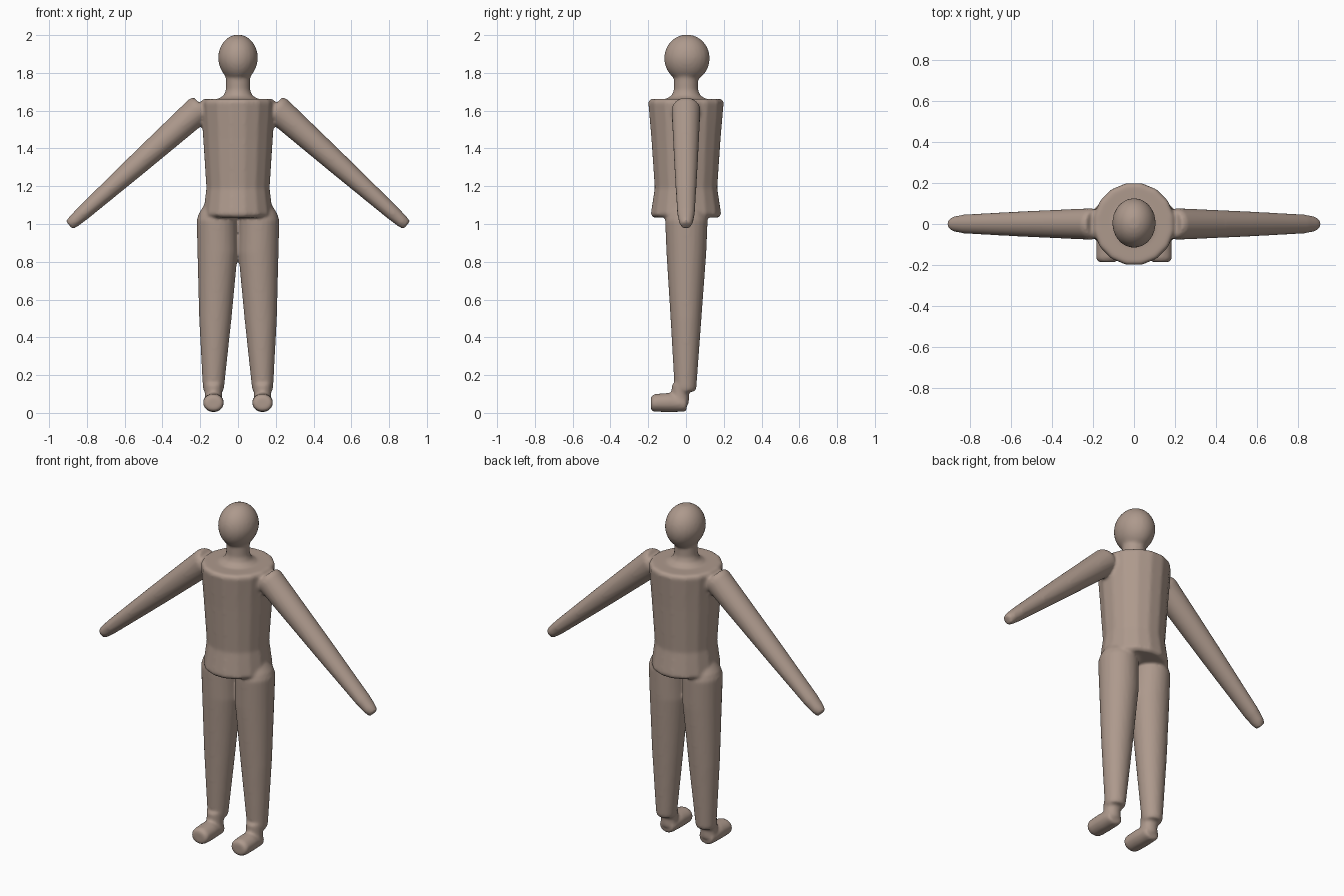
import bpy, bmesh, math
from mathutils import Vector

cube = bpy.data.objects.get("Cube")
if cube:
    bpy.data.objects.remove(cube)

clay = bpy.data.materials.new("warm_clay")
clay.use_nodes = True
clay.diffuse_color = (0.42, 0.32, 0.265, 1)
clay.node_tree.nodes["Principled BSDF"].inputs["Base Color"].default_value = clay.diffuse_color

bm = bmesh.new()
X, Y, Z = Vector((1, 0, 0)), Vector((0, 1, 0)), Vector((0, 0, 1))


def loft(sections, u=X, v=Y, sides=24):
    """Closed tube through (centre, radius along u, radius along v) sections."""
    rings = []
    for centre, ru, rv in sections:
        ring = []
        for i in range(sides):
            a = math.tau * (i + 0.5) / sides
            ring.append(bm.verts.new(Vector(centre) + u * ru * math.cos(a) + v * rv * math.sin(a)))
        rings.append(ring)
    faces = [bm.faces.new(rings[0][::-1]), bm.faces.new(rings[-1])]
    for low, high in zip(rings, rings[1:]):
        for i in range(sides):
            j = (i + 1) % sides
            faces.append(bm.faces.new((low[i], low[j], high[j], high[i])))
    bmesh.ops.recalc_face_normals(bm, faces=faces)


# Torso: a faceted barrel with a flared hem and flat shoulders
loft([((0, 0, z), rx, ry) for z, rx, ry in [
    (1.035, 0.17, 0.175), (1.05, 0.187, 0.19), (1.19, 0.17, 0.168),
    (1.45, 0.187, 0.186), (1.645, 0.2, 0.203), (1.662, 0.188, 0.192)]], sides=16)

# Neck with a flared base
loft([((0, 0, z), r, r) for z, r in [
    (1.62, 0.12), (1.663, 0.105), (1.68, 0.076), (1.71, 0.064), (1.82, 0.064)]])

# Head: an egg narrowing toward the neck
head = []
for i in range(1, 16):
    a = math.pi * i / 16
    taper = 1 - 0.07 * math.cos(a)
    head.append(((0, 0.005, 1.877 - 0.126 * math.cos(a)),
                 0.106 * math.sin(a) * (taper if a < math.pi / 2 else 1),
                 0.121 * math.sin(a)))
loft(head)

for side in (1, -1):
    # Arm: a long taper from the shoulder to a blunt hand
    shoulder, hand = Vector((0.19 * side, 0, 1.622)), Vector((0.893 * side, 0, 0.993))
    across = (hand - shoulder).normalized().cross(Y) * side
    loft([(shoulder.lerp(hand, t), ry, rn) for t, ry, rn in [
        (0, 0.066, 0.066), (0.025, 0.077, 0.076), (0.5, 0.062, 0.058),
        (0.9, 0.047, 0.04), (0.97, 0.038, 0.034), (1, 0.026, 0.028)]], Y, across)

    # Leg: wide rounded hip tapering to the trouser cuff
    loft([((x * side, y, z), rx, ry) for x, y, z, rx, ry in [
        (0.12, 0, 1.1, 0.06, 0.07), (0.113, 0.002, 1.055, 0.095, 0.1),
        (0.112, 0.002, 1.02, 0.107, 0.113), (0.108, 0.002, 0.85, 0.107, 0.106),
        (0.12, 0, 0.5, 0.086, 0.082), (0.13, -0.003, 0.13, 0.056, 0.058),
        (0.13, -0.005, 0.113, 0.05, 0.052)]])

    # Ankle
    loft([((0.13 * side, -0.03, z), 0.046, 0.046) for z in (0.05, 0.15)])

    # Foot: a blunt horizontal stub
    loft([((0.13 * side, y, z), rx, rz) for y, z, rx, rz in [
        (0.003, 0.045, 0.04, 0.034), (-0.01, 0.048, 0.049, 0.042),
        (-0.09, 0.055, 0.055, 0.051), (-0.168, 0.053, 0.055, 0.047),
        (-0.186, 0.05, 0.045, 0.037)]], X, Z)

mesh = bpy.data.meshes.new("body")
bm.to_mesh(mesh)
bm.free()
mesh.materials.append(clay)
body = bpy.data.objects.new("body", mesh)
bpy.context.collection.objects.link(body)

# Fuse the parts into one skin and soften the joins
remesh = body.modifiers.new("fuse", 'REMESH')
remesh.mode = 'VOXEL'
remesh.voxel_size = 0.009
remesh.use_smooth_shade = True
soften = body.modifiers.new("soften", 'SMOOTH')
soften.factor = 0.5
soften.iterations = 6
